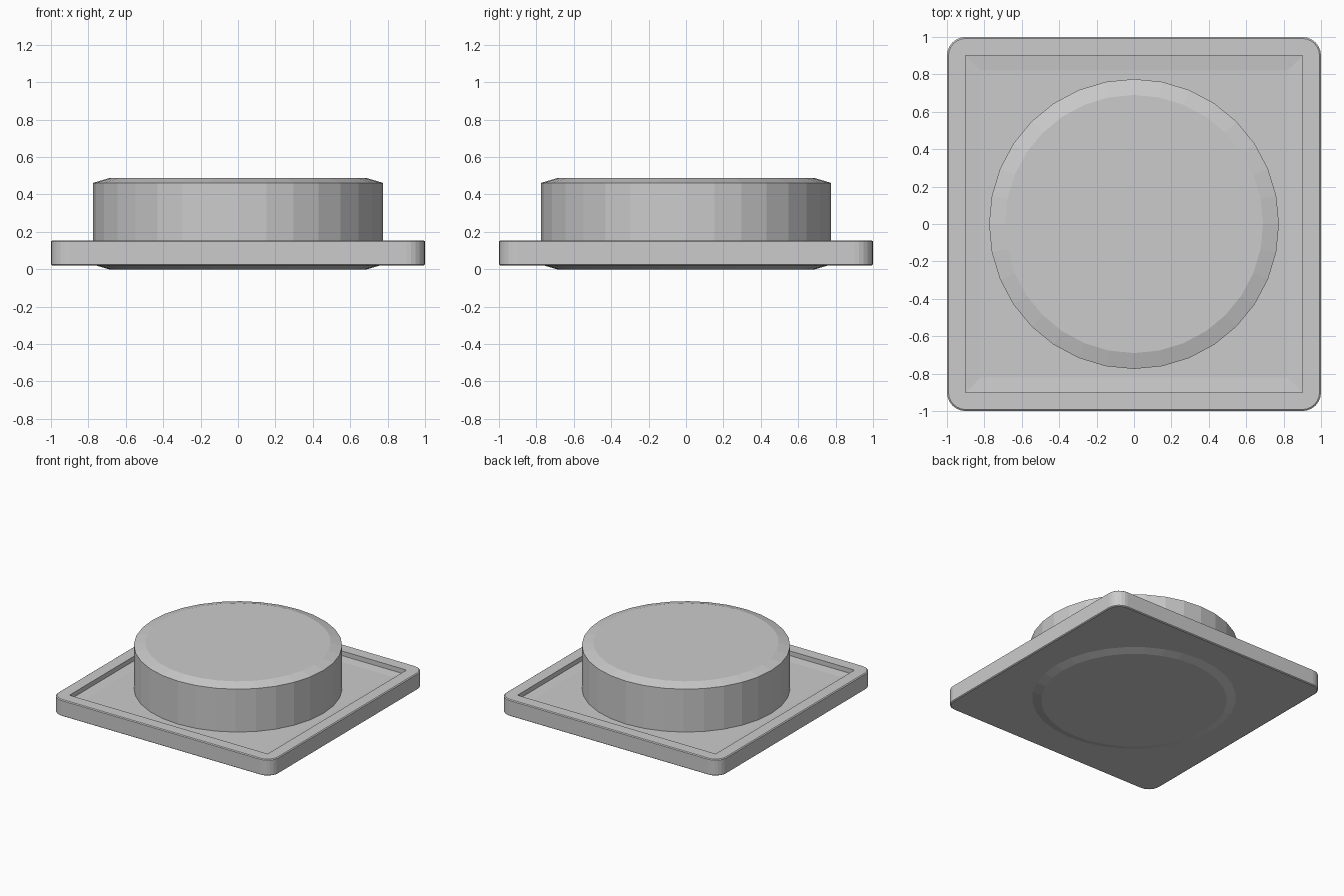
import bpy, bmesh, math

if "Cube" in bpy.data.objects:
    bpy.data.objects.remove(bpy.data.objects["Cube"])

grey = bpy.data.materials.new("light grey")
grey.diffuse_color = (0.6, 0.6, 0.6, 1)
grey.use_nodes = True
grey.node_tree.nodes["Principled BSDF"].inputs["Base Color"].default_value = grey.diffuse_color


def rounded_square(half, radius, z, steps=6):
    """Outline of a square with arced corners, counter-clockwise."""
    pts = []
    c = half - radius
    for i, (sx, sy) in enumerate([(1, 1), (-1, 1), (-1, -1), (1, -1)]):
        for k in range(steps + 1):
            a = math.pi / 2 * (i + k / steps)
            pts.append((sx * c + radius * math.cos(a), sy * c + radius * math.sin(a), z))
    return pts


def circle(radius, z, sides=32):
    return [(radius * math.cos(2 * math.pi * i / sides),
             radius * math.sin(2 * math.pi * i / sides), z) for i in range(sides)]


def loft(name, rings):
    """Skin a stack of outlines, listed from the bottom up, and cap both ends."""
    bm = bmesh.new()
    loops = [[bm.verts.new(p) for p in ring] for ring in rings]
    n = len(loops[0])
    for low, high in zip(loops, loops[1:]):
        for i in range(n):
            j = (i + 1) % n
            bm.faces.new((low[i], low[j], high[j], high[i]))
    bm.faces.new(loops[0][::-1])
    bm.faces.new(loops[-1])
    bmesh.ops.remove_doubles(bm, verts=bm.verts, dist=1e-5)
    bmesh.ops.recalc_face_normals(bm, faces=bm.faces)
    mesh = bpy.data.meshes.new(name)
    bm.to_mesh(mesh)
    bm.free()
    mesh.materials.append(grey)
    obj = bpy.data.objects.new(name, mesh)
    bpy.context.collection.objects.link(obj)
    return obj


# Square plate with rounded corners, raised rim and shallow dished floor
loft("base_plate", [
    rounded_square(0.992, 0.092, 0.02),
    rounded_square(1.0, 0.1, 0.026),
    rounded_square(1.0, 0.1, 0.149),
    rounded_square(0.992, 0.092, 0.155),
    rounded_square(0.9, 0.0, 0.155),
    rounded_square(0.9, 0.0, 0.117),
    rounded_square(0.82, 0.0, 0.11),
])

# Chamfered round disc passing through the plate
loft("round_disc", [
    circle(0.69, 0.0),
    circle(0.775, 0.025),
    circle(0.775, 0.462),
    circle(0.69, 0.487),
])
